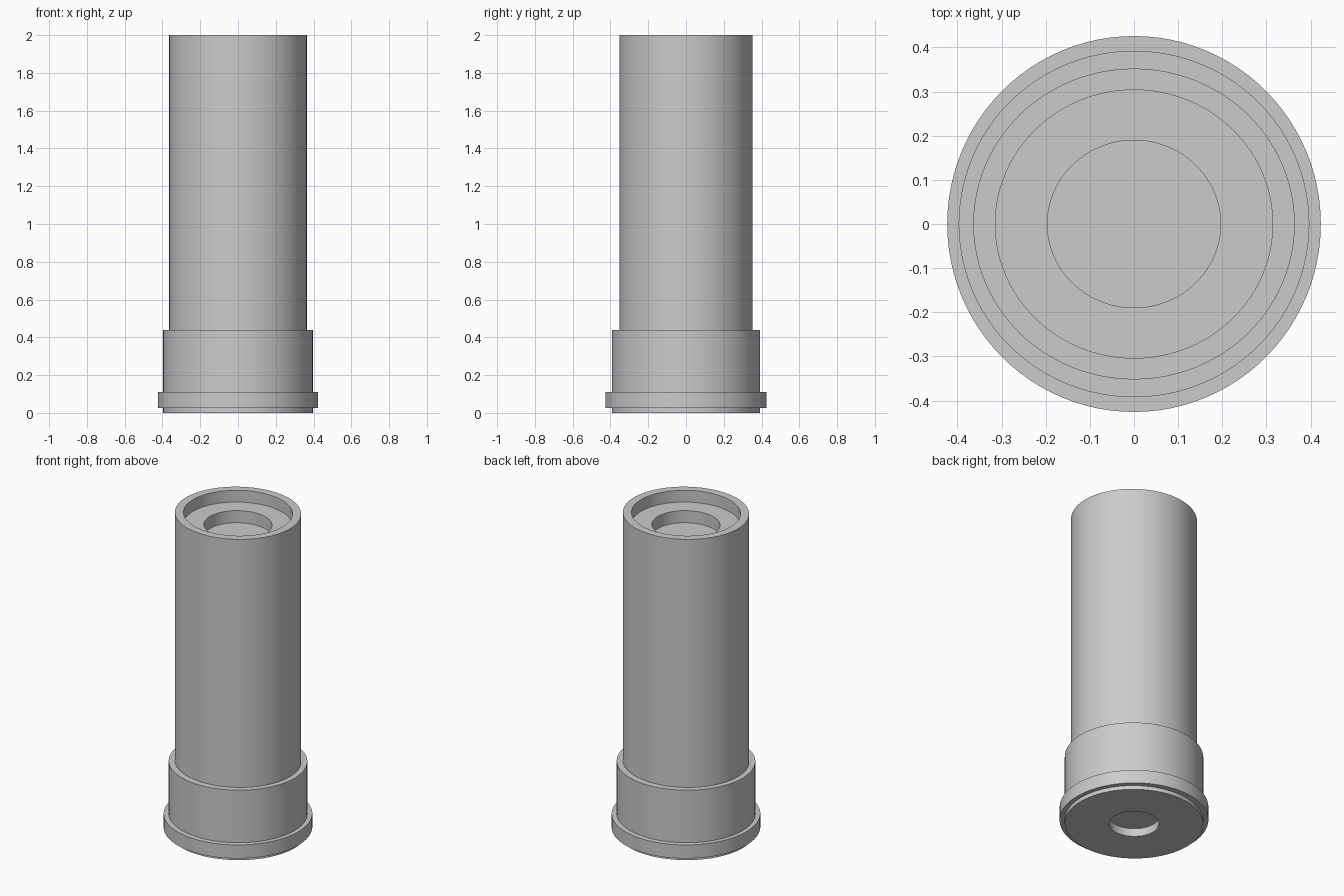
import bpy, bmesh, math

if "Cube" in bpy.data.objects:
    bpy.data.objects.remove(bpy.data.objects["Cube"], do_unlink=True)

SIDES = 96

grey = bpy.data.materials.new("plain_grey")
grey.use_nodes = True
colour = (0.6, 0.6, 0.6, 1)
grey.diffuse_color = colour
grey.node_tree.nodes["Principled BSDF"].inputs["Base Color"].default_value = colour


def turned_part(name, profile, squash):
    """Turn a (radius, height) profile about z, from axis to axis, slightly oval in y."""
    bm = bmesh.new()
    rings = []
    for r, z in profile:
        if r == 0:
            rings.append([bm.verts.new((0, 0, z))] * SIDES)
        else:
            angles = [2 * math.pi * i / SIDES for i in range(SIDES)]
            rings.append([bm.verts.new((r * math.cos(a), r * squash * math.sin(a), z))
                          for a in angles])
    for low, high in zip(rings, rings[1:]):
        for i in range(SIDES):
            j = (i + 1) % SIDES
            corners = dict.fromkeys((low[i], low[j], high[j], high[i]))
            bm.faces.new(list(corners))
    bmesh.ops.recalc_face_normals(bm, faces=bm.faces)
    mesh = bpy.data.meshes.new(name)
    bm.to_mesh(mesh)
    bm.free()
    mesh.materials.append(grey)
    obj = bpy.data.objects.new(name, mesh)
    bpy.context.collection.objects.link(obj)
    bpy.ops.object.select_all(action="DESELECT")
    obj.select_set(True)
    bpy.context.view_layer.objects.active = obj
    bpy.ops.object.shade_smooth_by_angle(angle=math.radians(35))


# Long tube with a stepped recess in its open end
turned_part("tube", [(0, 0.3), (0.364, 0.3), (0.364, 2), (0.314, 2), (0.314, 1.926),
                     (0.196, 1.926), (0.196, 1.85), (0, 1.85)], 0.967)

# Base cup with a round pocket underneath
turned_part("base_cup", [(0, 0.05), (0.143, 0.05), (0.143, 0), (0.397, 0),
                         (0.397, 0.44), (0, 0.44)], 0.988)

# Flange around the foot of the cup
turned_part("flange", [(0, 0.06), (0.38, 0.06), (0.38, 0.025), (0.423, 0.025),
                       (0.423, 0.11), (0, 0.11)], 1.006)
